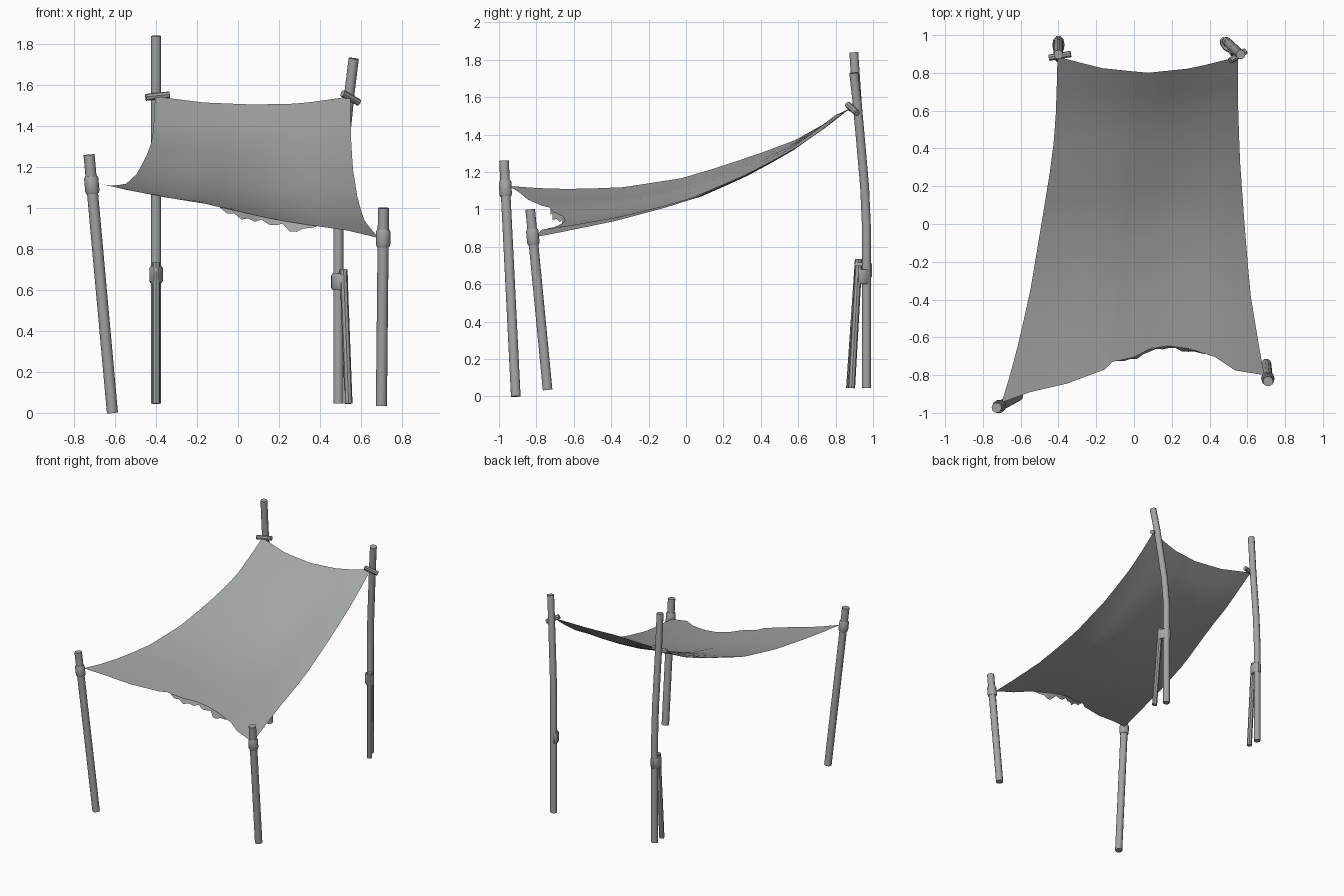
import bpy, bmesh
from math import sin, cos, pi, radians
from mathutils import Vector

cube = bpy.data.objects.get("Cube")
if cube:
    bpy.data.objects.remove(cube, do_unlink=True)


def material(name, rgb):
    m = bpy.data.materials.new(name)
    m.use_nodes = True
    col = (*rgb, 1)
    m.diffuse_color = col
    m.node_tree.nodes["Principled BSDF"].inputs["Base Color"].default_value = col
    return m


GREY = material("weathered grey", (0.36, 0.38, 0.37))


def finish(name, bm, angle):
    bmesh.ops.recalc_face_normals(bm, faces=bm.faces)
    me = bpy.data.meshes.new(name)
    bm.to_mesh(me)
    bm.free()
    ob = bpy.data.objects.new(name, me)
    bpy.context.collection.objects.link(ob)
    me.materials.append(GREY)
    bpy.ops.object.select_all(action="DESELECT")
    ob.select_set(True)
    bpy.context.view_layer.objects.active = ob
    bpy.ops.object.shade_smooth_by_angle(angle=radians(angle))
    return ob


def tube(name, path, rx, ry=None, turn=0, scales=None, sides=10):
    """Capped tube with an oval section swept along a path."""
    ry = ry or rx
    pts = [Vector(p) for p in path]
    bm = bmesh.new()
    rings = []
    for i, p in enumerate(pts):
        tangent = pts[min(i + 1, len(pts) - 1)] - pts[max(i - 1, 0)]
        q = Vector((0, 0, 1)).rotation_difference(tangent)
        s = scales[i] if scales else 1
        ring = []
        for k in range(sides):
            a = 2 * pi * k / sides
            x, y = rx * s * cos(a), ry * s * sin(a)
            off = Vector((x * cos(turn) - y * sin(turn), x * sin(turn) + y * cos(turn), 0))
            ring.append(bm.verts.new(p + q @ off))
        rings.append(ring)
    for a, b in zip(rings, rings[1:]):
        for k in range(sides):
            n = (k + 1) % sides
            bm.faces.new((a[k], a[n], b[n], b[k]))
    bm.faces.new(rings[0][::-1])
    bm.faces.new(rings[-1])
    return finish(name, bm, 40)


def sleeve(name, low, high, rx, ry=None, turn=0):
    """Short binding with softened rims."""
    a, b = Vector(low), Vector(high)
    path = [a.lerp(b, t) for t in (0, 0.12, 0.88, 1)]
    tube(name, path, rx, ry, turn, (0.86, 1, 1, 0.86))


# Front poles, each with a binding near the top
for side, foot, head, z0, z1 in (
        ("right", (-0.613, -0.91, 0), (-0.727, -0.973, 1.26), 1.07, 1.155),
        ("left", (0.70, -0.74, 0.035), (0.71, -0.833, 1.0), 0.81, 0.895)):
    f, h = Vector(foot), Vector(head)
    tube("front_pole_" + side, (f, h), 0.027)
    at = lambda z: f.lerp(h, (z - f.z) / (h.z - f.z))
    sleeve("front_binding_" + side, at(z0), at(z1), 0.035)

# Back poles lean forward above a straight foot, with a brace and binding
BEND = ((0.045, 0), (0.9, 0), (1.12, 0.01), (1.35, 0.03), (1.55, 0.048))
for side, x, lean, top, brace, zb, turn in (
        ("right", -0.40, 0, 1.84, (-0.40, 0.875), 0.735, 0),
        ("left", 0.49, 1, 1.73, (0.54, 0.885), 0.70, pi / 4)):
    path = [(x + lean * d * 1.1, 0.965 - d, z) for z, d in BEND + ((top, 0.068),)]
    tube("back_pole_" + side, path, 0.025)
    bx = x + lean * 0.025
    tube("back_brace_" + side, ((*brace, 0.045), (bx, 0.922, zb)), 0.019, sides=8)
    cx = x + lean * 0.006
    sleeve("back_binding_" + side, (cx, 0.948, zb - 0.10), (cx, 0.948, zb - 0.02),
           0.033, 0.05, turn)

# Cross pegs holding the back corners
tube("back_peg_right", ((-0.45, 0.88, 1.54), (-0.335, 0.90, 1.552)), 0.017, sides=8)
tube("back_peg_left", ((0.51, 0.865, 1.56), (0.59, 0.915, 1.515)), 0.017, sides=8)

# Canopy boundary curves
FRONT = [(-0.70, -0.945, 1.125), (-0.55, -0.89, 1.09), (-0.355, -0.845, 1.052),
         (-0.155, -0.77, 1.02), (-0.115, -0.73, 1.01), (0, -0.705, 0.985),
         (0.085, -0.66, 0.965), (0.18, -0.645, 0.945), (0.295, -0.66, 0.925),
         (0.43, -0.705, 0.905), (0.535, -0.775, 0.89), (0.69, -0.80, 0.853)]
BACK = [(-0.405, 0.885, 1.545), (-0.17, 0.825, 1.515), (0.07, 0.80, 1.505),
        (0.31, 0.825, 1.51), (0.55, 0.885, 1.545)]
RIGHT = [FRONT[0], (-0.63, -0.71, 1.108), (-0.55, -0.36, 1.115), (-0.49, 0, 1.17),
         (-0.43, 0.37, 1.29), (-0.412, 0.61, 1.38), BACK[0]]
LEFT = [FRONT[-1], (0.655, -0.61, 0.89), (0.615, -0.36, 0.942), (0.585, 0, 1.04),
        (0.56, 0.35, 1.195), (0.55, 0.66, 1.37), BACK[-1]]


def sample(curve, t, axis):
    """Point on a polyline at fraction t of its extent along an axis."""
    a, b = curve[0][axis], curve[-1][axis]
    w = a + (b - a) * t
    for p, q in zip(curve, curve[1:]):
        if w <= q[axis] + 1e-6:
            return Vector(p).lerp(Vector(q), (w - p[axis]) / (q[axis] - p[axis]))
    return Vector(curve[-1])


def canopy_point(u, v):
    f, b = sample(FRONT, u, 0), sample(BACK, u, 0)
    r, l = sample(RIGHT, v, 1), sample(LEFT, v, 1)
    c = [Vector(p) for p in (FRONT[0], FRONT[-1], BACK[0], BACK[-1])]
    flat = c[0].lerp(c[1], u).lerp(c[2].lerp(c[3], u), v)
    return f.lerp(b, v) + r.lerp(l, u) - flat


# Slung cloth canopy
bm = bmesh.new()
us = [(p[0] - FRONT[0][0]) / (FRONT[-1][0] - FRONT[0][0]) for p in FRONT]
ROWS = 12
grid = [[bm.verts.new(canopy_point(u, j / ROWS)) for u in us] for j in range(ROWS + 1)]
for a, b in zip(grid, grid[1:]):
    for i in range(len(us) - 1):
        bm.faces.new((a[i], a[i + 1], b[i + 1], b[i]))
finish("cloth_canopy", bm, 60)

# Ragged torn hem hanging from the front edge
DROPS = (0, 0.02, 0.012, 0.035, 0.022, 0.03, 0.012, 0.03, 0.026, 0.012, 0.045, 0.04, 0.018, 0.012, 0)
bm = bmesh.new()
upper, lower = [], []
for i, d in enumerate(DROPS):
    p = sample(FRONT, 0.44 + 0.34 * i / (len(DROPS) - 1), 0)
    upper.append(bm.verts.new(p))
    lower.append(bm.verts.new(p + Vector((0.1 * d, -0.45 * d, -d - 0.003))))
for i in range(len(DROPS) - 1):
    bm.faces.new((upper[i], upper[i + 1], lower[i + 1], lower[i]))
finish("torn_hem", bm, 30)
